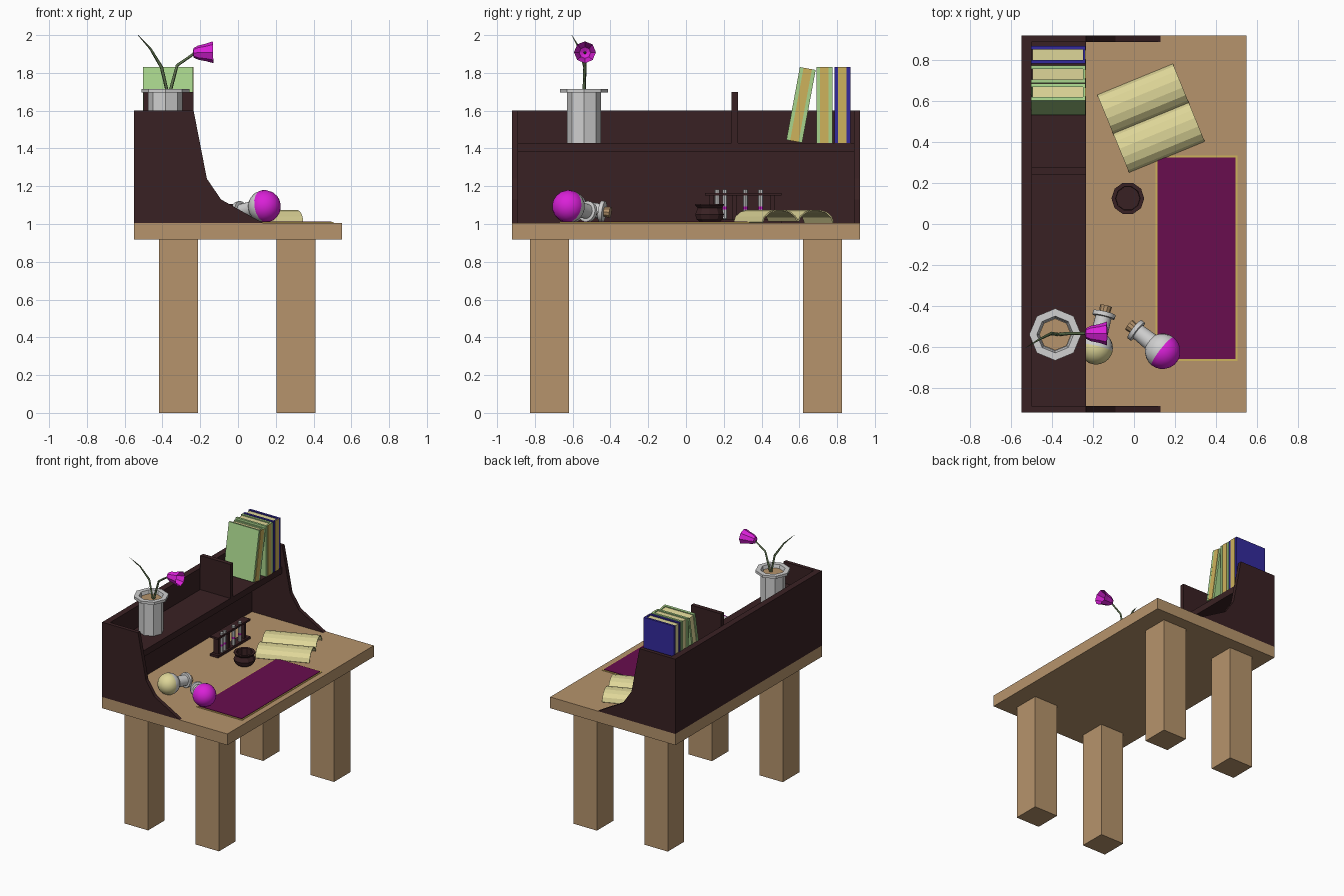
import bpy, bmesh, math
from mathutils import Vector, Matrix

if "Cube" in bpy.data.objects:
    bpy.data.objects.remove(bpy.data.objects["Cube"])


def mat(name, r, g, b):
    lin = [((c / 255 + 0.055) / 1.055) ** 2.4 if c > 10 else c / 255 / 12.92 for c in (r, g, b)]
    m = bpy.data.materials.new(name)
    m.diffuse_color = (*lin, 1)
    m.use_nodes = True
    m.node_tree.nodes["Principled BSDF"].inputs["Base Color"].default_value = m.diffuse_color
    return m


TAN = mat("tan_wood", 182, 148, 108)
DARK = mat("dark_wood", 57, 33, 35)
MAGENTA = mat("magenta", 218, 32, 216)
PLUM = mat("plum", 104, 13, 78)
CREAM = mat("cream", 222, 214, 152)
GLASS = mat("pale_grey", 208, 208, 208)
GOLD = mat("gold", 206, 178, 92)
GREEN = mat("light_green", 168, 212, 140)
BLUE = mat("blue", 52, 42, 158)
STEM = mat("stem_green", 92, 112, 76)


def finish(name, bm, mats, matrix=None):
    if matrix:
        bm.transform(matrix)
    bmesh.ops.recalc_face_normals(bm, faces=bm.faces)
    me = bpy.data.meshes.new(name)
    bm.to_mesh(me)
    bm.free()
    for m in mats:
        me.materials.append(m)
    ob = bpy.data.objects.new(name, me)
    bpy.context.collection.objects.link(ob)
    return ob


def box(name, x, y, z, m, matrix=None):
    """Box from (min, max) ranges."""
    bm = bmesh.new()
    bmesh.ops.create_cube(bm, size=1)
    for v in bm.verts:
        v.co = [r[0] if c < 0 else r[1] for c, r in zip(v.co, (x, y, z))]
    return finish(name, bm, [m], matrix)


def prism(name, pts, depth, m, matrix):
    """Outline in the local xz plane, extruded along +y."""
    bm = bmesh.new()
    f = bm.faces.new([bm.verts.new((a, 0, b)) for a, b in pts])
    ext = bmesh.ops.extrude_face_region(bm, geom=[f])["geom"]
    bmesh.ops.translate(bm, vec=(0, depth, 0), verts=[v for v in ext if isinstance(v, bmesh.types.BMVert)])
    return finish(name, bm, [m], matrix)


def lathe(name, profile, sides, loc, mats, axis=(0, 0, 1), rule=None, smooth=False):
    """Spin (radius, height) points; rule(height) picks the material."""
    bm = bmesh.new()
    rings = []
    for r, h in profile:
        if r == 0:
            rings.append([bm.verts.new((0, 0, h))] * sides)
        else:
            rings.append([bm.verts.new((r * math.cos(a), r * math.sin(a), h))
                          for a in (i * math.tau / sides for i in range(sides))])
    for lo, hi in zip(rings, rings[1:]):
        for i in range(sides):
            j = (i + 1) % sides
            f = bm.faces.new(list(dict.fromkeys((lo[i], lo[j], hi[j], hi[i]))))
            f.smooth = smooth
            if rule:
                f.material_index = rule(f.calc_center_median().z)
    rot = Vector(axis).to_track_quat('Z', 'Y').to_matrix().to_4x4()
    return finish(name, bm, mats, Matrix.Translation(loc) @ rot)


def stalk(name, pts, radii, m):
    """Tapered tube through points."""
    cu = bpy.data.curves.new(name, 'CURVE')
    cu.dimensions, cu.bevel_depth, cu.bevel_resolution = '3D', 1.0, 0
    sp = cu.splines.new('POLY')
    sp.points.add(len(pts) - 1)
    for p, co, r in zip(sp.points, pts, radii):
        p.co, p.radius = (*co, 1), r
    tmp = bpy.data.objects.new(name + "_path", cu)
    bpy.context.collection.objects.link(tmp)
    me = bpy.data.meshes.new_from_object(tmp.evaluated_get(bpy.context.evaluated_depsgraph_get()))
    bpy.data.objects.remove(tmp)
    me.materials.clear()
    me.materials.append(m)
    bpy.context.collection.objects.link(bpy.data.objects.new(name, me))


# Table
TOP = 1.006
box("table_top", (-.55, .55), (-.92, .92), (.917, TOP), TAN)
for x in (-.315, .308):
    for y in (-.722, .722):
        box("table_leg", (x - .103, x + .103), (y - .103, y + .103), (0, .917), TAN)

# Hutch: curved side panels, back, shelf and divider
side = [(-.55, TOP), (.13, TOP), (-.09, 1.13), (-.165, 1.24), (-.235, 1.6), (-.55, 1.6)]
for y in (-.92, .89):
    prism("hutch_side", side, .03, DARK, Matrix.Translation((0, y, 0)))
box("hutch_back", (-.55, -.5), (-.89, .89), (TOP, 1.6), DARK)
box("hutch_shelf", (-.5, -.235), (-.89, .89), (1.38, 1.43), DARK)
box("shelf_divider", (-.5, -.235), (.24, .275), (1.43, 1.7), DARK)


# Shelf books: two boards, spine, spine plate and pages
def book(name, y, height, cover, tilt=0):
    mx = Matrix.Translation((0, y, 1.43)) @ Matrix.Rotation(-tilt, 4, 'X')
    for a in (-.085, -.017):
        box(name + "_board", (-.503, -.237), (a, a + .017), (0, height), cover, mx)
    box(name + "_spine", (-.25, -.24), (-.068, -.017), (0, height), cover, mx)
    box(name + "_spine_plate", (-.24, -.235), (-.065, -.02), (0, height), GOLD, mx)
    box(name + "_pages", (-.495, -.25), (-.068, -.017), (.01, height - .008), CREAM, mx)


book("blue_book", .87, .4, BLUE)
book("green_book", .775, .4, GREEN)
book("leaning_book", .615, .392, GREEN, math.radians(10.5))

# Vase with flower and leaf
VX, VY = -.385, -.54
lathe("vase", [(0, 1.43), (.091, 1.43), (.091, 1.695), (.127, 1.695), (.127, 1.715),
               (.09, 1.715), (.08, 1.68), (0, 1.68)], 8, (VX, VY, 0), [GLASS])
lathe("vase_soil", [(0, 1.682), (.078, 1.682), (.078, 1.69), (0, 1.69)], 8, (VX, VY, 0), [TAN])
stalk("flower_stem", [(-.365, -.54, 1.68), (-.322, -.535, 1.84), (-.232, -.535, 1.902)],
      [.009, .008, .007], STEM)
stalk("thin_leaf", [(-.37, -.54, 1.68), (-.405, -.535, 1.83), (-.465, -.565, 1.93), (-.53, -.605, 2.0)],
      [.008, .009, .006, .001], STEM)
lathe("flower_cup", [(0, 0), (.025, .005), (.038, .03), (.046, .07), (.058, .108),
                     (.042, .07), (.03, .035), (0, .02)], 8, (-.24, -.535, 1.906), [MAGENTA], (1, 0, .03))
lathe("flower_centre", [(0, .02), (.008, .02), (.006, .07), (0, .075)], 6,
      (-.24, -.535, 1.906), [STEM], (1, 0, .03))

# Writing mat with border
box("mat_border", (.105, .505), (-.67, .335), (TOP, TOP + .004), GOLD)
box("mat_centre", (.115, .495), (-.66, .325), (TOP, TOP + .008), PLUM)

# Open book: two arched sheets
arch = [(0, .012), (.012, .035), (.04, .058), (.08, .069), (.125, .069),
        (.165, .058), (.193, .035), (.205, .004)]
inner = [(.102 + (a - .102) * .95, max(b - .006, 0)) for a, b in reversed(arch)]
turn = Matrix.Translation((.083, .517, TOP)) @ Matrix.Rotation(math.radians(22.3 - 90), 4, 'Z')
for s in (-1, 1):
    prism("open_book_page", [(s * a, b) for a, b in arch + inner], .4, CREAM,
          turn @ Matrix.Translation((0, -.2, 0)))

# Small dark pot
lathe("small_pot", [(0, 0), (.05, 0), (.073, .02), (.08, .045), (.066, .078), (.08, .092), (.08, .1),
                    (.06, .1), (.058, .03), (0, .03)], 10, (-.03, .125, TOP), [DARK])

# Test tube rack under the shelf
RX = -.28
box("rack_top", (RX - .035, RX + .035), (.1, .505), (1.15, 1.165), DARK)
box("rack_base", (RX - .035, RX + .035), (.1, .505), (TOP, 1.025), DARK)
for y in (.135, .255, .46):
    box("rack_post", (RX - .022, RX + .022), (y - .012, y + .012), (1.02, 1.15), DARK)
for y in (.165, .205, .315, .395):
    lathe("test_tube", [(0, .0), (.013, .006), (.013, .055), (.013, .07), (.013, .16), (0, .16)],
          8, (RX + .02, y, 1.022), [GLASS, MAGENTA], rule=lambda h: int(.056 < h < .068))


# Flasks lying on their sides, half filled
def flask(name, loc, r, liquid, axis):
    ball = [(r * math.sin(a), -r * math.cos(a)) for a in (i * math.pi / 12 for i in range(1, 11))]
    neck = [(.04, .14), (.04, .155), (.056, .157), (.056, .178), (.035, .18), (0, .18)]
    ob = lathe(name, [(0, -r)] + ball + neck, 16, loc, [GLASS, liquid], axis,
               lambda h: int(h < 0), True)
    bpy.ops.object.select_all(action='DESELECT')
    bpy.context.view_layer.objects.active = ob
    ob.select_set(True)
    bpy.ops.object.shade_smooth_by_angle(angle=math.radians(35))
    lathe(name + "_cork", [(0, .175), (.026, .175), (.03, .212), (0, .212)], 10, loc, [TAN], axis)


flask("magenta_flask", (.14, -.622, 1.093), .087, MAGENTA, (-.14, .11, -.03))
flask("cream_flask", (-.185, -.605, 1.088), .082, CREAM, (.045, .19, -.025))
